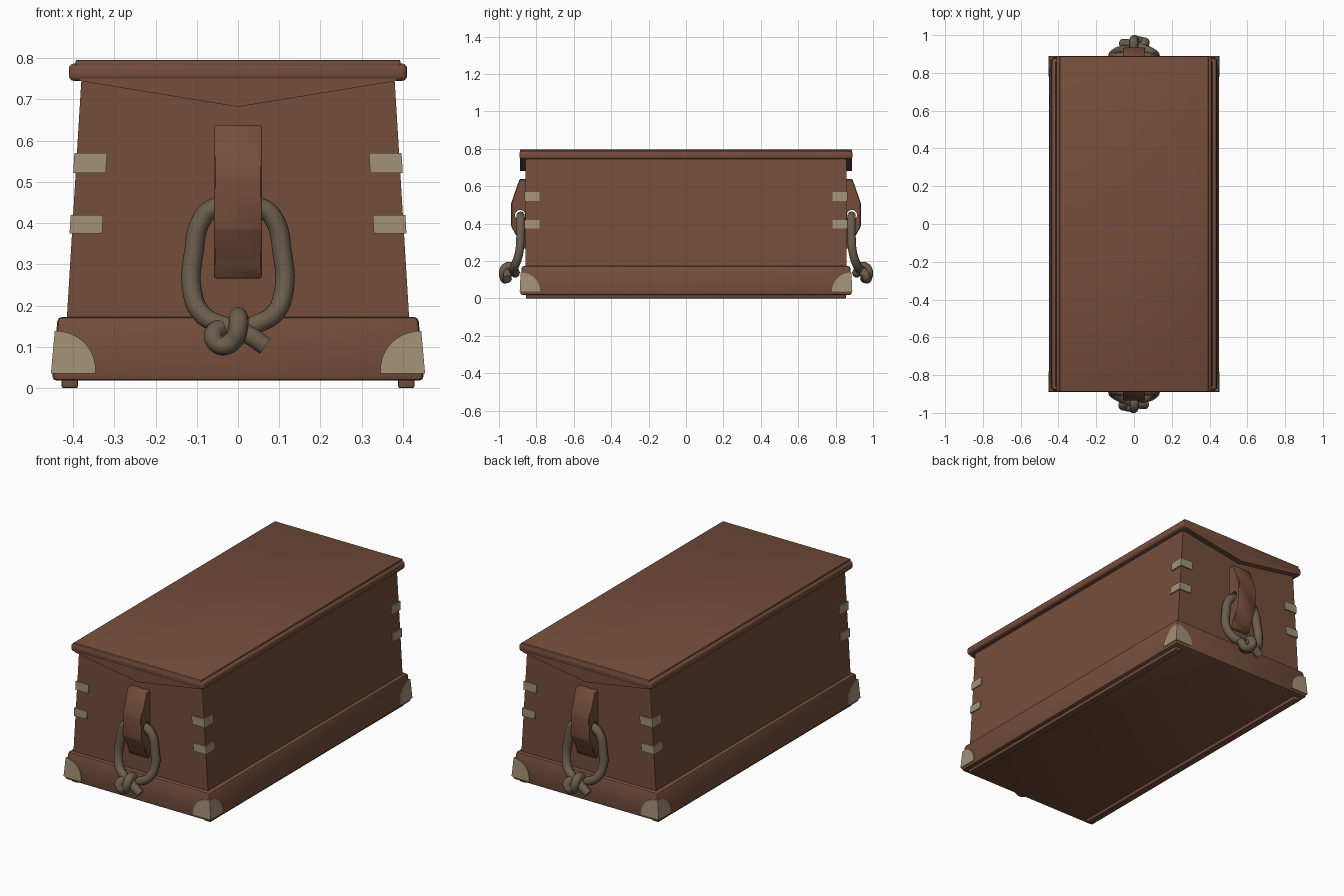
import bpy, bmesh, math
from mathutils import Matrix

if "Cube" in bpy.data.objects:
    bpy.data.objects.remove(bpy.data.objects["Cube"])


def material(name, rgb):
    m = bpy.data.materials.new(name)
    m.diffuse_color = (*rgb, 1)
    m.use_nodes = True
    m.node_tree.nodes["Principled BSDF"].inputs["Base Color"].default_value = m.diffuse_color
    return m


wood = material("brown wood", (0.175, 0.075, 0.044))
metal = material("pale brass", (0.36, 0.285, 0.18))
cord = material("grey brown rope", (0.145, 0.11, 0.073))


def finish(name, bm, mat, bevel=0.0, segments=2):
    bmesh.ops.recalc_face_normals(bm, faces=bm.faces[:])
    if bevel:
        bmesh.ops.bevel(bm, geom=bm.edges[:], offset=bevel, segments=segments,
                        affect='EDGES', profile=0.5)
    me = bpy.data.meshes.new(name)
    bm.to_mesh(me)
    bm.free()
    me.materials.append(mat)
    ob = bpy.data.objects.new(name, me)
    bpy.context.collection.objects.link(ob)
    return ob


def loft(name, lower, upper, mat, bevel=0.0, segments=2):
    """Solid between two matching 3D polygons."""
    bm = bmesh.new()
    a = [bm.verts.new(p) for p in lower]
    b = [bm.verts.new(p) for p in upper]
    bm.faces.new(a)
    bm.faces.new(b)
    n = len(a)
    for i in range(n):
        j = (i + 1) % n
        bm.faces.new((a[i], a[j], b[j], b[i]))
    return finish(name, bm, mat, bevel, segments)


def rect(hx, hy, z, cx=0):
    return [(cx - hx, -hy, z), (cx + hx, -hy, z), (cx + hx, hy, z), (cx - hx, hy, z)]


def body_w(z):
    return 0.415 - (z - 0.17) * 0.061


def base_w(z):
    return 0.451 - (z - 0.02) * 0.09


def base_d(z):
    return 0.886 - (z - 0.02) * 0.05


# Body, plinth and skids
loft("chest_body", rect(body_w(0.1), 0.857, 0.1), rect(body_w(0.77), 0.857, 0.77), wood)
loft("base_plinth", rect(base_w(0.02), base_d(0.02), 0.018),
     rect(base_w(0.173), base_d(0.173), 0.173), wood, 0.012)
for s, side in ((-1, "left"), (1, "right")):
    loft(side + "_skid", rect(0.02, 0.855, 0, s * 0.408), rect(0.02, 0.855, 0.03, s * 0.408),
         wood, 0.005)

# Lid: rounded slab with a slightly raised top panel
loft("lid_slab", rect(0.41, 0.89, 0.745), rect(0.41, 0.89, 0.787), wood, 0.012, 3)
loft("lid_top", rect(0.394, 0.888, 0.77), rect(0.394, 0.888, 0.796), wood, 0.004)

# Pointed aprons hanging from the lid ends
apron = [(-0.385, 0.765), (-0.385, 0.745), (0, 0.682), (0.385, 0.745), (0.385, 0.765)]
for s, end in ((-1, "front"), (1, "back")):
    loft(end + "_lid_apron", [(x, s * 0.85, z) for x, z in apron],
         [(x, s * 0.888, z) for x, z in apron], wood)

# Metal corner straps and quarter-round corner plates
for sx in (-1, 1):
    for sy in (-1, 1):
        where = ("back" if sy > 0 else "front") + ("_right" if sx > 0 else "_left")

        def strap(z):
            w, d, t, n = body_w(z) + 0.006, 0.863, 0.012, 0.079
            pts = [(w, d), (w - n, d), (w - n, d - t), (w - t, d - t), (w - t, d - n), (w, d - n)]
            return [(sx * x, sy * y, z) for x, y in pts]

        for z0, z1, level in ((0.375, 0.42, "lower"), (0.522, 0.57, "upper")):
            loft(f"{where}_{level}_strap", strap(z0), strap(z1), metal)

        fan = [(0, 0.036)] + [(0.108 * math.cos(a), 0.036 + 0.103 * math.sin(a))
                              for a in [math.pi / 2 * i / 10 for i in range(11)]]

        def plate(kind, off):
            out = []
            for u, z in fan:
                w, d = base_w(z) + 0.004, base_d(z) + 0.004
                x, y = (w - u, d - off) if kind == "end" else (w - off, d - u)
                out.append((sx * x, sy * y, z))
            return out

        for kind in ("end", "side"):
            loft(f"{where}_{kind}_corner_plate", plate(kind, 0.009), plate(kind, 0), metal)

# Handle cleats with a rope hole, and knotted rope loops (the ends match by half turn)
cleat = [(0.85, 0.638), (0.89, 0.638), (0.935, 0.51), (0.935, 0.385), (0.893, 0.31),
         (0.878, 0.266), (0.85, 0.266)]
# rope path as (x, distance out, z), tail to tail
rope = [(0.066, 0.955, 0.102), (0.034, 0.955, 0.124), (0, 0.948, 0.143),
        (-0.045, 0.93, 0.155), (-0.088, 0.913, 0.18), (-0.112, 0.893, 0.24),
        (-0.107, 0.885, 0.33), (-0.09, 0.884, 0.405), (-0.06, 0.885, 0.436),
        (0, 0.885, 0.440),
        (0.06, 0.885, 0.436), (0.09, 0.884, 0.405), (0.107, 0.885, 0.33),
        (0.112, 0.893, 0.24), (0.088, 0.913, 0.18), (0.045, 0.922, 0.155),
        (0, 0.912, 0.135), (-0.035, 0.935, 0.145), (-0.06, 0.96, 0.128),
        (-0.045, 0.966, 0.104), (-0.012, 0.973, 0.115), (0, 0.977, 0.145),
        (0.001, 0.955, 0.172), (0, 0.92, 0.165)]

for end, turn in (("front", 0), ("back", math.pi)):
    rot = Matrix.Rotation(turn, 4, 'Z')
    block = loft(end + "_handle_cleat", [(-0.058, -y, z) for y, z in cleat],
                 [(0.058, -y, z) for y, z in cleat], wood, 0.004, 1)
    bm = bmesh.new()
    bmesh.ops.create_cone(bm, cap_ends=True, segments=20, radius1=0.027, radius2=0.027,
                          depth=0.3, matrix=Matrix.Translation((0, -0.887, 0.446))
                          @ Matrix.Rotation(math.pi / 2, 4, 'Y'))
    cutter = finish("hole_cutter", bm, wood)
    cutter.hide_render = True
    mod = block.modifiers.new("hole", 'BOOLEAN')
    mod.object = cutter
    mod.operation = 'DIFFERENCE'
    mod.solver = 'EXACT'
    bpy.context.view_layer.objects.active = block
    bpy.ops.object.modifier_apply(modifier=mod.name)
    bpy.data.objects.remove(cutter)
    block.data.transform(rot)

    cu = bpy.data.curves.new(end + "_rope_handle", 'CURVE')
    cu.dimensions = '3D'
    cu.bevel_depth = 0.0235
    cu.bevel_resolution = 3
    cu.resolution_u = 6
    cu.use_fill_caps = True
    sp = cu.splines.new('BEZIER')
    sp.bezier_points.add(len(rope) - 1)
    for p, (x, d, z) in zip(sp.bezier_points, rope):
        p.co = (x, -d, z)
        p.handle_left_type = p.handle_right_type = 'AUTO'
    cu.materials.append(cord)
    ob = bpy.data.objects.new(end + "_rope_handle", cu)
    bpy.context.collection.objects.link(ob)
    bpy.ops.object.select_all(action='DESELECT')
    ob.select_set(True)
    bpy.context.view_layer.objects.active = ob
    bpy.ops.object.convert(target='MESH')
    bpy.context.view_layer.objects.active.data.transform(rot)

# Smooth shading with sharp corners kept
bpy.ops.object.select_all(action='SELECT')
bpy.ops.object.shade_smooth_by_angle(angle=math.radians(40))
